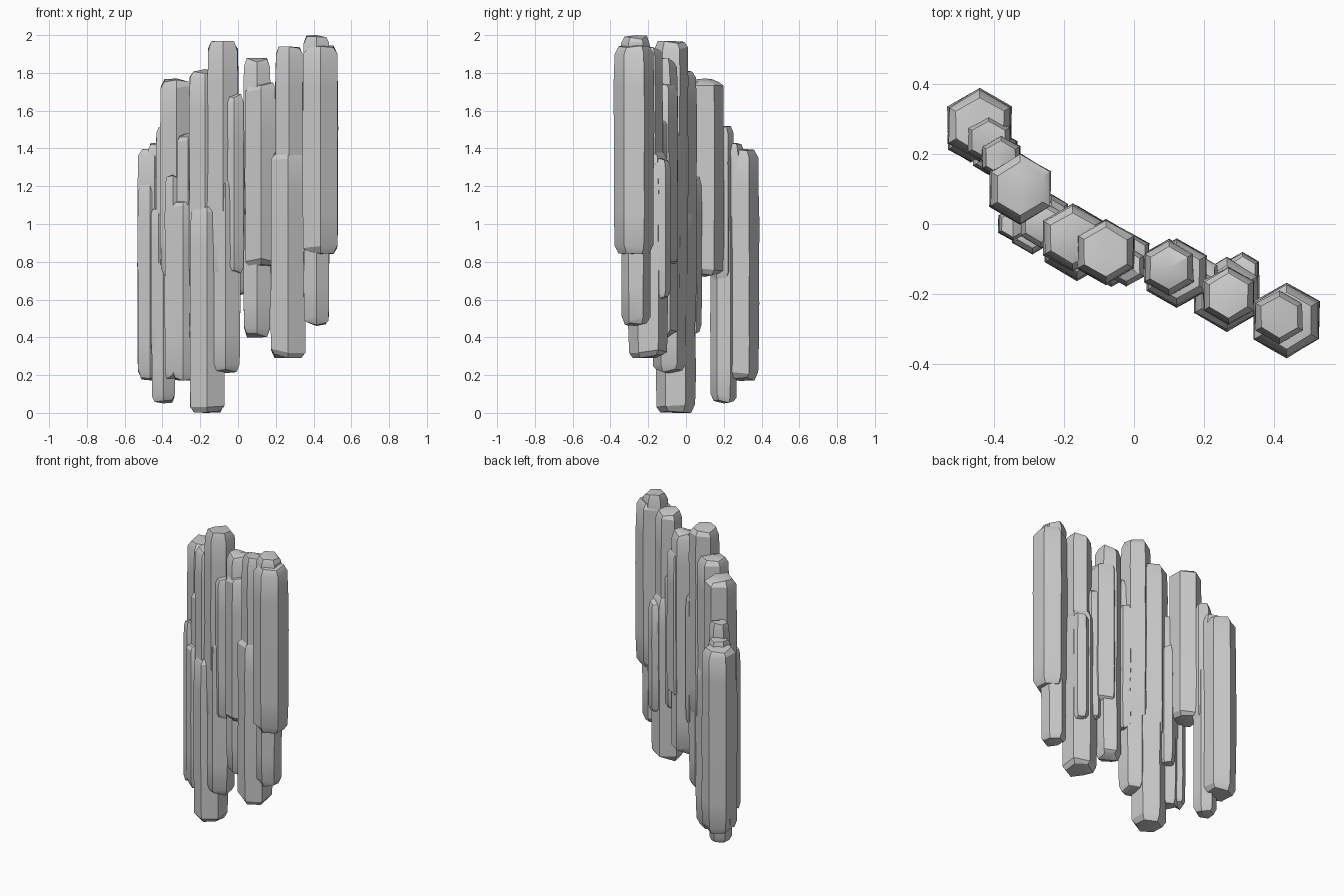
import bpy, bmesh, math, random

cube = bpy.data.objects.get("Cube")
if cube:
    bpy.data.objects.remove(cube)

stone = bpy.data.materials.new("pale grey stone")
stone.use_nodes = True
colour = (0.6, 0.6, 0.6, 1)
stone.diffuse_color = colour
stone.node_tree.nodes["Principled BSDF"].inputs["Base Color"].default_value = colour

rng = random.Random(4)


def column(name, x, y, radius, bottom, top):
    """Weathered six-sided column with chipped, low-domed ends."""
    bm = bmesh.new()
    height = top - bottom
    # Height and width of each ring, from the chipped foot to the chipped head
    levels = [(bottom + 0.01, 0.76), (bottom + 0.04, 0.97)]
    steps = max(3, round(height / 0.22))
    for i in range(1, steps):
        levels.append((bottom + height * i / steps, 1.0))
    levels += [(top - 0.045, 0.97), (top - 0.012, 0.76)]

    rings = []
    for n, (z, scale) in enumerate(levels):
        at_end = n < 2 or n >= len(levels) - 2
        ring = []
        for k in range(6):
            angle = math.radians(60 * k + 30)
            r = radius * scale * rng.uniform(0.95, 1.01)
            dz = rng.uniform(-0.012, 0.012) if at_end else 0
            ring.append(bm.verts.new((x + r * math.cos(angle),
                                      y + r * math.sin(angle),
                                      max(z + dz, bottom))))
        rings.append(ring)

    for low, high in zip(rings, rings[1:]):
        for k in range(6):
            j = (k + 1) % 6
            bm.faces.new((low[k], low[j], high[j], high[k]))
    # Low domes closing both ends
    foot = bm.verts.new((x, y, bottom))
    head = bm.verts.new((x, y, top))
    for k in range(6):
        j = (k + 1) % 6
        bm.faces.new((rings[0][j], rings[0][k], foot))
        bm.faces.new((rings[-1][k], rings[-1][j], head))
    bmesh.ops.recalc_face_normals(bm, faces=bm.faces)

    mesh = bpy.data.meshes.new(name)
    bm.to_mesh(mesh)
    bm.free()
    mesh.materials.append(stone)
    obj = bpy.data.objects.new(name, mesh)
    bpy.context.collection.objects.link(obj)
    bpy.ops.object.select_all(action="DESELECT")
    obj.select_set(True)
    bpy.context.view_layer.objects.active = obj
    bpy.ops.object.shade_smooth_by_angle(angle=math.radians(30))


# Name, centre x, centre y, radius, bottom, top
# Left end of the row
column("left_end_column", 0.436, -0.275, 0.109, 0.84, 1.95)
column("left_end_core", 0.415, -0.265, 0.08, 0.46, 2.0)
column("left_low_column", 0.265, -0.2, 0.108, 0.29, 1.39)
column("left_tall_column", 0.27, -0.205, 0.085, 0.8, 1.94)
column("left_back_sliver", 0.31, -0.135, 0.055, 0.6, 1.35)
column("left_gap_sliver", 0.2, -0.14, 0.045, 0.65, 1.56)

# Middle of the row
column("centre_left_column", 0.122, -0.14, 0.1, 0.77, 1.75)
column("centre_left_core", 0.1, -0.125, 0.083, 0.4, 1.88)
column("centre_sliver", -0.022, -0.12, 0.06, 0.74, 1.69)
column("centre_low_sliver", 0.0, -0.08, 0.05, 0.62, 1.5)
column("centre_tall_column", -0.08, -0.08, 0.095, 0.7, 1.97)
column("centre_low_column", -0.065, -0.09, 0.09, 0.21, 1.25)
column("centre_right_low_column", -0.163, -0.055, 0.108, 0.0, 1.1)
column("centre_right_tall_column", -0.175, -0.04, 0.098, 0.6, 1.82)

# Thin columns between middle and right end
column("inner_low_column", -0.29, -0.02, 0.067, 0.17, 1.13)
column("inner_mid_column", -0.265, 0.0, 0.07, 0.6, 1.48)
column("inner_back_sliver", -0.235, 0.03, 0.055, 0.42, 1.25)
column("inner_front_sliver", -0.345, 0.0, 0.05, 0.18, 1.26)

# Right end of the row
column("right_tall_column", -0.325, 0.1, 0.102, 0.72, 1.77)
column("right_step_upper", -0.38, 0.19, 0.065, 0.7, 1.52)
column("right_step_lower", -0.415, 0.24, 0.072, 0.6, 1.43)
column("right_end_column", -0.441, 0.282, 0.106, 0.17, 1.4)
column("right_end_sliver", -0.466, 0.25, 0.075, 0.18, 1.22)
column("right_foot_column", -0.395, 0.2, 0.072, 0.05, 1.08)
column("right_foot_sliver", -0.42, 0.19, 0.047, 0.29, 1.1)
